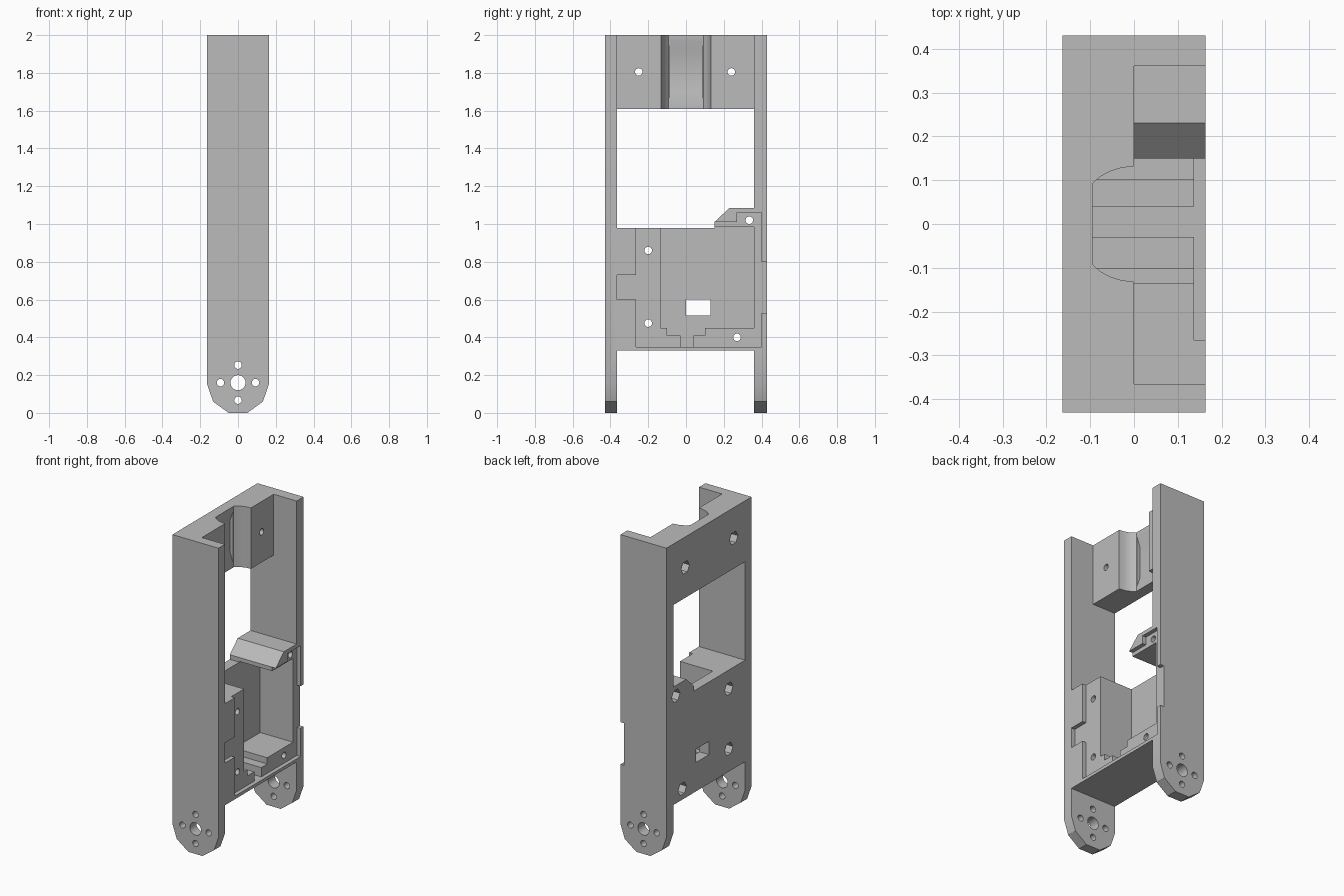
import bpy, bmesh, math

if "Cube" in bpy.data.objects:
    bpy.data.objects.remove(bpy.data.objects["Cube"], do_unlink=True)

grey = bpy.data.materials.new("plain grey")
grey.use_nodes = True
grey.diffuse_color = (0.5, 0.5, 0.5, 1)
grey.node_tree.nodes["Principled BSDF"].inputs["Base Color"].default_value = (0.5, 0.5, 0.5, 1)

# Places a 2D profile point at a depth along the extrusion axis
PLACE = {
    "x": lambda p, d: (d, p[0], p[1]),
    "y": lambda p, d: (p[0], d, p[1]),
    "z": lambda p, d: (p[0], p[1], d),
}


def prism(name, axis, points, lo, hi):
    """Extrude a closed profile along an axis from lo to hi."""
    bm = bmesh.new()
    ends = [[bm.verts.new(PLACE[axis](p, d)) for p in points] for d in (lo, hi)]
    for ring in ends:
        bm.faces.new(ring)
    n = len(points)
    for i in range(n):
        j = (i + 1) % n
        bm.faces.new((ends[0][i], ends[0][j], ends[1][j], ends[1][i]))
    bmesh.ops.recalc_face_normals(bm, faces=bm.faces)
    mesh = bpy.data.meshes.new(name)
    bm.to_mesh(mesh)
    bm.free()
    mesh.materials.append(grey)
    obj = bpy.data.objects.new(name, mesh)
    bpy.context.collection.objects.link(obj)
    return obj


def rect(a0, a1, b0, b1):
    return [(a0, b0), (a1, b0), (a1, b1), (a0, b1)]


def ring(a, b, radius, sides):
    return [(a + radius * math.cos(math.tau * i / sides),
             b + radius * math.sin(math.tau * i / sides)) for i in range(sides)]


# Solid blank with faceted feet
half = [(0.163, 2), (0.163, 0.15), (0.132, 0.06), (0.05, 0)]
outline = half + [(-x, z) for x, z in reversed(half)]
frame = prism("bracket_frame", "y", outline, -0.43, 0.43)


def cut(axis, points, lo, hi):
    cutter = prism("cutter", axis, points, lo, hi)
    cutter.hide_render = True
    mod = frame.modifiers.new("cut", "BOOLEAN")
    mod.operation = "DIFFERENCE"
    mod.solver = "EXACT"
    mod.object = cutter
    bpy.context.view_layer.objects.active = frame
    bpy.ops.object.modifier_apply(modifier=mod.name)
    bpy.data.objects.remove(cutter, do_unlink=True)


FRONT, BACK = -0.365, 0.36   # inner faces of the two side walls
FLOOR, SEAT = -0.095, 0.137  # depth of the web and of the cover seat

# Gap between the feet
cut("x", rect(FRONT, BACK, -0.2, 0.33), -0.5, 0.5)

# Large window with the wedge left in one corner
cut("x", [(FRONT, 0.98), (0.15, 0.98), (0.15, 1.01), (0.23, 1.085),
          (BACK, 1.085), (BACK, 1.61), (FRONT, 1.61)], -0.5, 0.5)

# Open space in front of the top block, and its rounded channel
cut("x", rect(FRONT, BACK, 1.5, 2.2), 0, 0.5)
curve = [(0.1, 0.132), (0, 0.132), (-0.03, 0.128), (-0.055, 0.12),
         (-0.077, 0.108), (FLOOR, 0.092)]
cut("z", curve + [(x, -y) for x, y in reversed(curve)], 1.5, 2.2)

# Shallow pocket with sloped ends in the channel floor
cut("y", [(-0.09, 1.63), (-0.115, 1.7), (-0.115, 1.91), (-0.09, 1.98)], -0.085, 0.085)

# Main cavity with stepped bottom and wire slot
cut("x", [(-0.135, 0.45), (-0.1, 0.45), (-0.1, 0.41), (-0.03, 0.41),
          (-0.03, 0.35), (0.04, 0.35), (0.04, 0.41), (0.1, 0.41),
          (0.1, 0.45), (BACK, 0.45), (BACK, 0.985), (-0.135, 0.985)], FLOOR, 0.5)

# Recessed seat for a cover, with a side tab
cut("x", [(-0.265, 0.35), (0.4, 0.35), (0.4, 1.06), (0.27, 1.06), (0.27, 1.01),
          (-0.265, 1.01), (-0.265, 0.73), (FRONT, 0.73), (FRONT, 0.6),
          (-0.265, 0.6)], SEAT, 0.5)

# Notch in the back wall edge
cut("x", rect(0.39, 0.6, 0.53, 0.8), SEAT, 0.5)

# Rectangular opening in the web
cut("x", rect(0, 0.13, 0.515, 0.6), -0.5, 0.1)

# Screw holes with hexagonal nut pockets on the outside
for y, z in [(-0.25, 1.805), (0.24, 1.805), (0.335, 1.02),
             (-0.2, 0.86), (-0.2, 0.475), (0.27, 0.4)]:
    cut("x", ring(y, z, 0.02, 16), -0.5, 0.5)
    cut("x", ring(y, z, 0.042, 6), -0.5, -0.11)

# Pivot hole and four small holes through both feet
cut("y", ring(0, 0.16, 0.04, 20), -0.6, 0.6)
for x, z in ring(0, 0.16, 0.093, 4):
    cut("y", ring(x, z, 0.02, 14), -0.6, 0.6)

# Smooth the rounded faces, keep the edges sharp
bpy.ops.object.select_all(action="DESELECT")
frame.select_set(True)
bpy.context.view_layer.objects.active = frame
bpy.ops.object.shade_smooth_by_angle(angle=math.radians(28))
